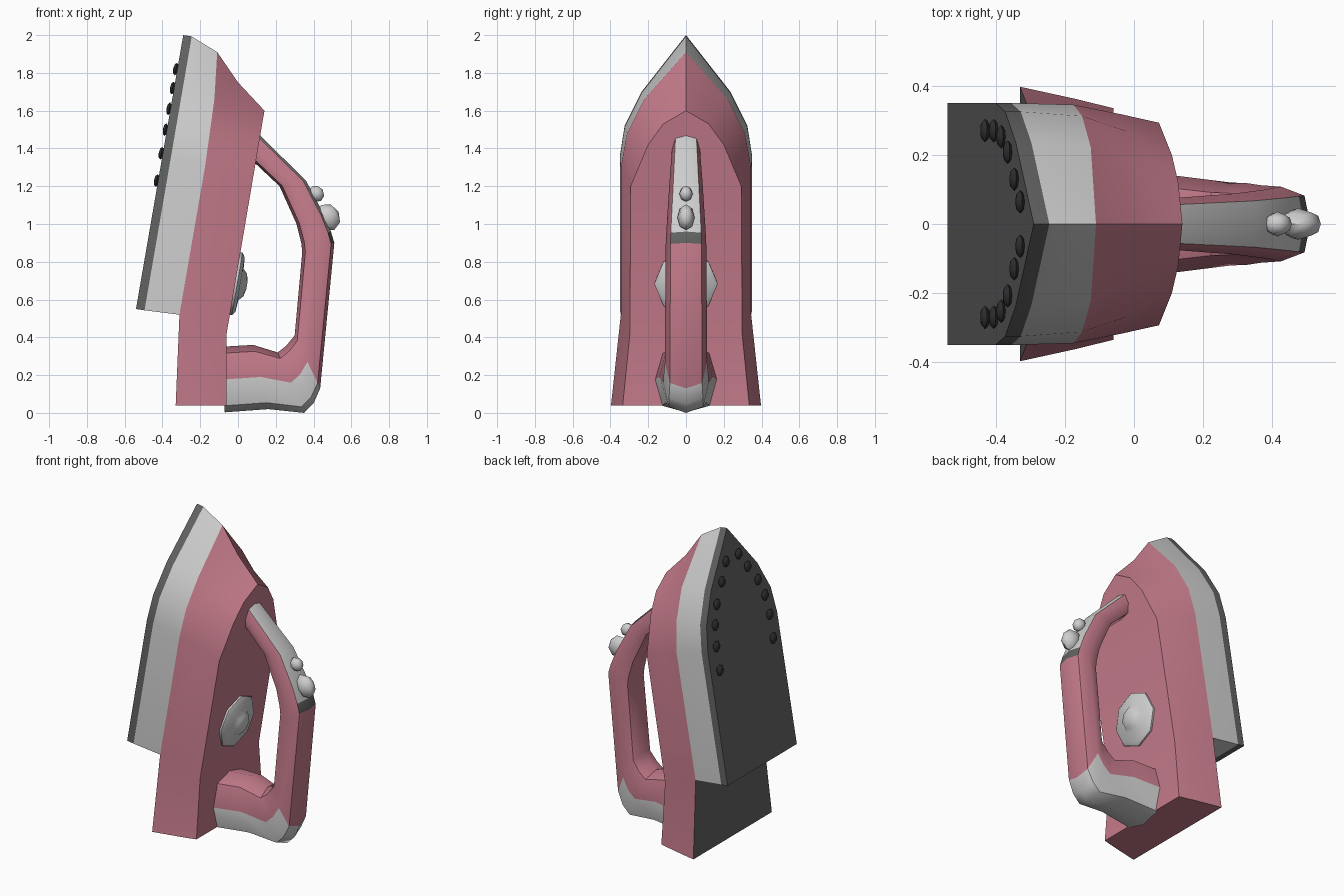
import bpy, bmesh, math
from mathutils import Vector, Matrix

if "Cube" in bpy.data.objects:
    bpy.data.objects.remove(bpy.data.objects["Cube"])


def mat(name, rgb):
    m = bpy.data.materials.new(name)
    m.diffuse_color = (*rgb, 1)
    m.use_nodes = True
    m.node_tree.nodes["Principled BSDF"].inputs["Base Color"].default_value = m.diffuse_color
    return m


PINK = mat("pink plastic", (0.56, 0.20, 0.26))
GREY = mat("light grey plastic", (0.62, 0.62, 0.62))
DARK = mat("dark metal", (0.12, 0.125, 0.12))
BLACK = mat("black stud", (0.03, 0.03, 0.03))


def finish(bm, name, mats, angle=35):
    bmesh.ops.recalc_face_normals(bm, faces=bm.faces)
    me = bpy.data.meshes.new(name)
    bm.to_mesh(me)
    bm.free()
    for m in mats:
        me.materials.append(m)
    ob = bpy.data.objects.new(name, me)
    bpy.context.collection.objects.link(ob)
    bpy.ops.object.select_all(action='DESELECT')
    ob.select_set(True)
    bpy.context.view_layer.objects.active = ob
    bpy.ops.object.shade_smooth_by_angle(angle=math.radians(angle))
    return ob


def hull(name, layers, bands, caps, mats):
    """Stack of pointed outlines (half points x, y, z; last one is the tip)."""
    bm = bmesh.new()
    rows = []
    for pts in layers:
        right = [bm.verts.new(p) for p in pts]
        left = [bm.verts.new((x, -y, z)) for x, y, z in pts[:-1]] + [right[-1]]
        rows.append((right, left))

    def face(vs, mi):
        bm.faces.new(list(dict.fromkeys(vs))).material_index = mi

    n = len(layers[0])
    for a, b, mi in zip(rows, rows[1:], bands):
        for s in (0, 1):
            for i in range(n - 1):
                face((a[s][i], a[s][i + 1], b[s][i + 1], b[s][i]), mi)
        face((a[0][0], b[0][0], b[1][0], a[1][0]), mi)
    for (r, l), mi in zip((rows[0], rows[-1]), caps):
        for i in range(n - 1):
            face((r[i], r[i + 1], l[i + 1], l[i]), mi)
    return finish(bm, name, mats)


def sole_x(z):
    return -0.54 + 0.25 * (z - 0.55) / 1.45


# Outlines from the sole towards the handle
sole = [(sole_x(z), y, z) for z, y in
        ((0.55, .35), (1.36, .35), (1.52, .325), (1.70, .235), (2.0, 0))]
rim = [(x + .045, y, z - .007) for x, y, z in sole]
seam = [(-.31, .345, .52), (-.175, .345, 1.30), (-.15, .312, 1.48),
        (-.125, .222, 1.66), (-.11, 0, 1.91)]
waist = [(-.17, .362, .04), (-.15, .322, .47), (-.04, .318, 1.26),
         (-.02, .268, 1.44), (-.01, .175, 1.58), (0, 0, 1.75)]
deck = [(-.06, .335, .04)] + [(-.06 + .2 * (z - .42) / 1.18, y, z) for z, y in
        ((.42, .297), (1.2, .293), (1.42, .2), (1.53, .12), (1.6, 0))]

# Dark soleplate with light skirt, then the pink body with its heel
hull("soleplate_and_skirt", [sole, rim, seam], (1, 0), (1, 0), (GREY, DARK))
hull("body", [[(-.33, .397, .04)] + seam, waist, deck], (0, 0), (1, 0), (PINK, DARK))

# Handle: outer point, inner point and half width for each ring
RINGS = [((-.07, .003), (-.09, .35), .165), ((.16, .02), (.08, .36), .14),
         ((.35, .0), (.21, .32), .12), ((.40, .05), (.255, .355), .118),
         ((.435, .13), (.30, .41), .112), ((.51, .90), (.34, .85), .108),
         ((.492, .96), (.335, .90), .106), ((.455, 1.05), (.31, 1.0), .10),
         ((.36, 1.23), (.22, 1.2), .088), ((.10, 1.485), (.05, 1.36), .072)]
OCT = [(1, 0), (.8, .76), (0, 1), (-.8, .76), (-1, 0), (-.8, -.76), (0, -1), (.8, -.76)]
bm = bmesh.new()
rings = []
for o, i, w in RINGS:
    o, i = Vector((o[0], 0, o[1])), Vector((i[0], 0, i[1]))
    rings.append([bm.verts.new((o + i) / 2 + (o - i) / 2 * c + Vector((0, w * s, 0)))
                  for c, s in OCT])
for r, (a, b) in enumerate(zip(rings, rings[1:])):
    for k in range(8):
        f = bm.faces.new((a[k], a[(k + 1) % 8], b[(k + 1) % 8], b[k]))
        if r < 4 and k in (0, 1, 6, 7):      # light lower shell
            f.material_index = 1
        elif r >= 5 and k in (0, 7):         # light top strip with dark end
            f.material_index = 2 if r == 5 else 1
bm.faces.new(rings[0])
bm.faces.new(rings[-1])
finish(bm, "handle", (PINK, GREY, DARK), 50)


def ball(name, loc, size, tilt, m, seg=8):
    """Low-poly ball with its pole along local x."""
    bm = bmesh.new()
    bmesh.ops.create_uvsphere(bm, u_segments=seg, v_segments=4, radius=1)
    bm.transform(Matrix.Translation(loc) @ Matrix.Rotation(tilt, 4, 'Y')
                 @ Matrix.Diagonal((*size, 1)) @ Matrix.Rotation(math.pi / 2, 4, 'Y'))
    return finish(bm, name, (m,), 60)


# Two buttons on the handle
ball("large_button", (.475, 0, 1.035), (.065, .046, .075), math.radians(-28), GREY)
ball("small_button", (.415, 0, 1.16), (.04, .036, .045), math.radians(-35), GREY)

# Temperature dial lying on the deck
bm = bmesh.new()
prev = None
for r, h in ((.168, -.02), (.168, .012), (.145, .028), (.085, .032), (.06, .055), (.02, .064)):
    ring = [bm.verts.new((h, r * math.sin(k * math.pi / 4), r * math.cos(k * math.pi / 4)))
            for k in range(8)]
    if prev:
        for k in range(8):
            bm.faces.new((prev[k], prev[(k + 1) % 8], ring[(k + 1) % 8], ring[k]))
    else:
        bm.faces.new(ring)
    prev = ring
bm.faces.new(prev)
bm.transform(Matrix.Translation((-.016, 0, .685)) @ Matrix.Rotation(math.atan2(.2, 1.18), 4, 'Y'))
finish(bm, "dial", (GREY,), 50)

# Studs around the tip of the sole
STUDS = ((1.23, .27), (1.375, .27), (1.50, .252), (1.61, .208), (1.72, .13), (1.82, .064))
for n, (z, y) in enumerate(STUDS):
    for side in (1, -1):
        ball(f"steam_stud_{n}_{'left' if side > 0 else 'right'}",
             (sole_x(z) - .008, side * y, z), (.014, .034, .034),
             math.atan2(.25, 1.45), BLACK)
